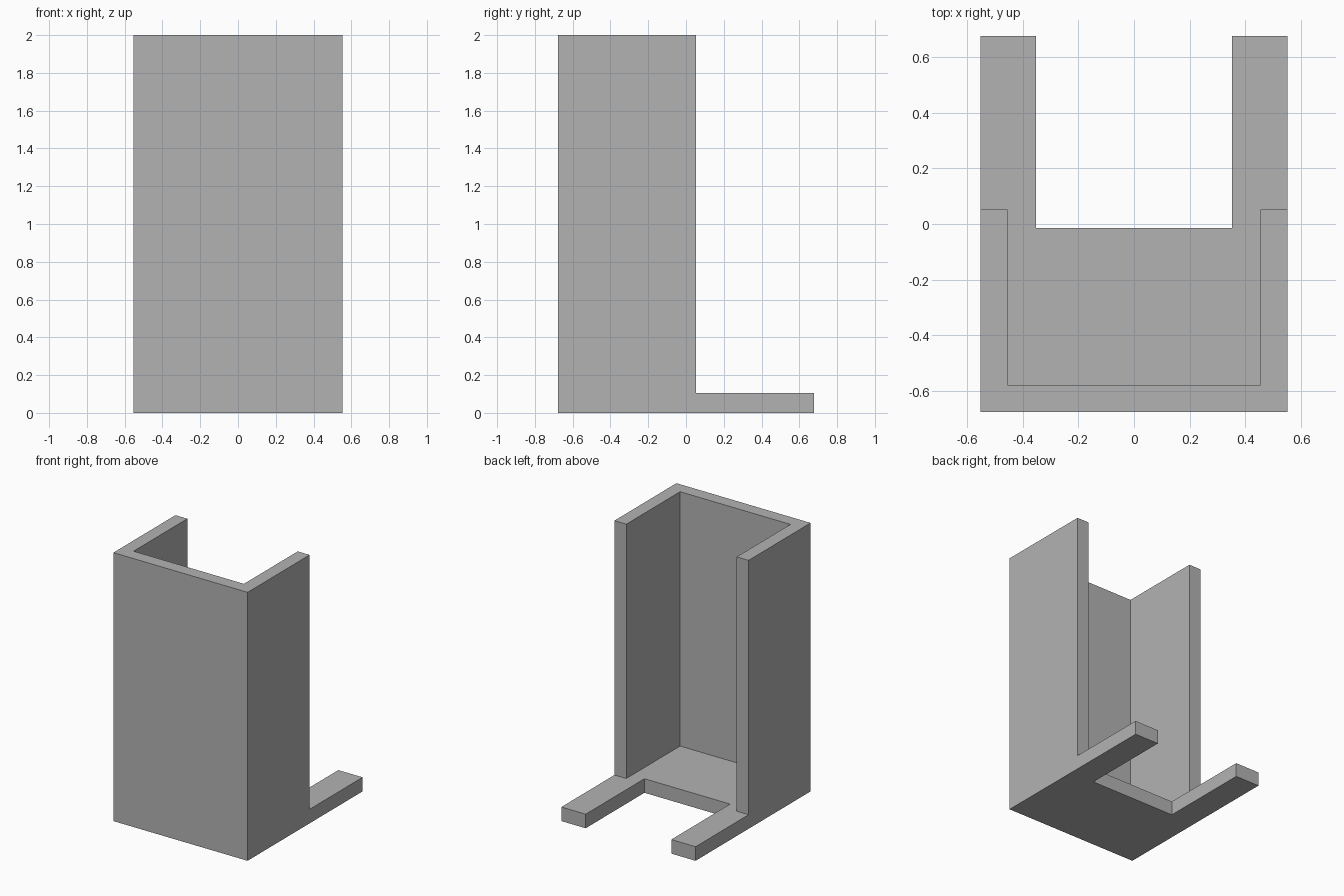
import bpy
import bmesh
import math

old = bpy.data.objects.get("Cube")
if old:
    bpy.data.objects.remove(old, do_unlink=True)

HALF_W, FRONT, BACK = 0.553, -0.677, 0.677

grey = bpy.data.materials.new("plain grey")
grey.use_nodes = True
color = (0.45, 0.45, 0.45, 1)
grey.diffuse_color = color
grey.node_tree.nodes["Principled BSDF"].inputs["Base Color"].default_value = color


def u_prism(name, back, inner_x, inner_y, z0, z1):
    """Extrude a U-shaped outline, open towards the back."""
    half = [(HALF_W, FRONT), (HALF_W, back), (inner_x, back), (inner_x, inner_y)]
    outline = half + [(-x, y) for x, y in reversed(half)]
    bm = bmesh.new()
    face = bm.faces.new([bm.verts.new((x, y, z0)) for x, y in outline])
    grown = bmesh.ops.extrude_face_region(bm, geom=[face], use_keep_orig=True)
    top = [v for v in grown["geom"] if isinstance(v, bmesh.types.BMVert)]
    bmesh.ops.translate(bm, verts=top, vec=(0, 0, z1 - z0))
    bmesh.ops.recalc_face_normals(bm, faces=bm.faces)
    mesh = bpy.data.meshes.new(name)
    bm.to_mesh(mesh)
    bm.free()
    mesh.materials.append(grey)
    obj = bpy.data.objects.new(name, mesh)
    bpy.context.collection.objects.link(obj)
    return obj


# Forked floor plate and the three tall walls standing on it
holder = u_prism("open_backed_holder", BACK, 0.353, -0.015, 0, 0.105)
walls = u_prism("tall_walls", 0.053, 0.455, -0.58, 0.05, 2)

# Fuse both into one clean solid
union = holder.modifiers.new("fuse walls", "BOOLEAN")
union.operation = "UNION"
union.solver = "EXACT"
union.object = walls
bpy.context.view_layer.objects.active = holder
bpy.ops.object.modifier_apply(modifier=union.name)
bpy.data.objects.remove(walls, do_unlink=True)

# Merge the flat neighbouring faces
bm = bmesh.new()
bm.from_mesh(holder.data)
bmesh.ops.remove_doubles(bm, verts=bm.verts, dist=0.0001)
bmesh.ops.dissolve_limit(bm, angle_limit=math.radians(1), verts=bm.verts, edges=bm.edges)
bm.to_mesh(holder.data)
bm.free()
